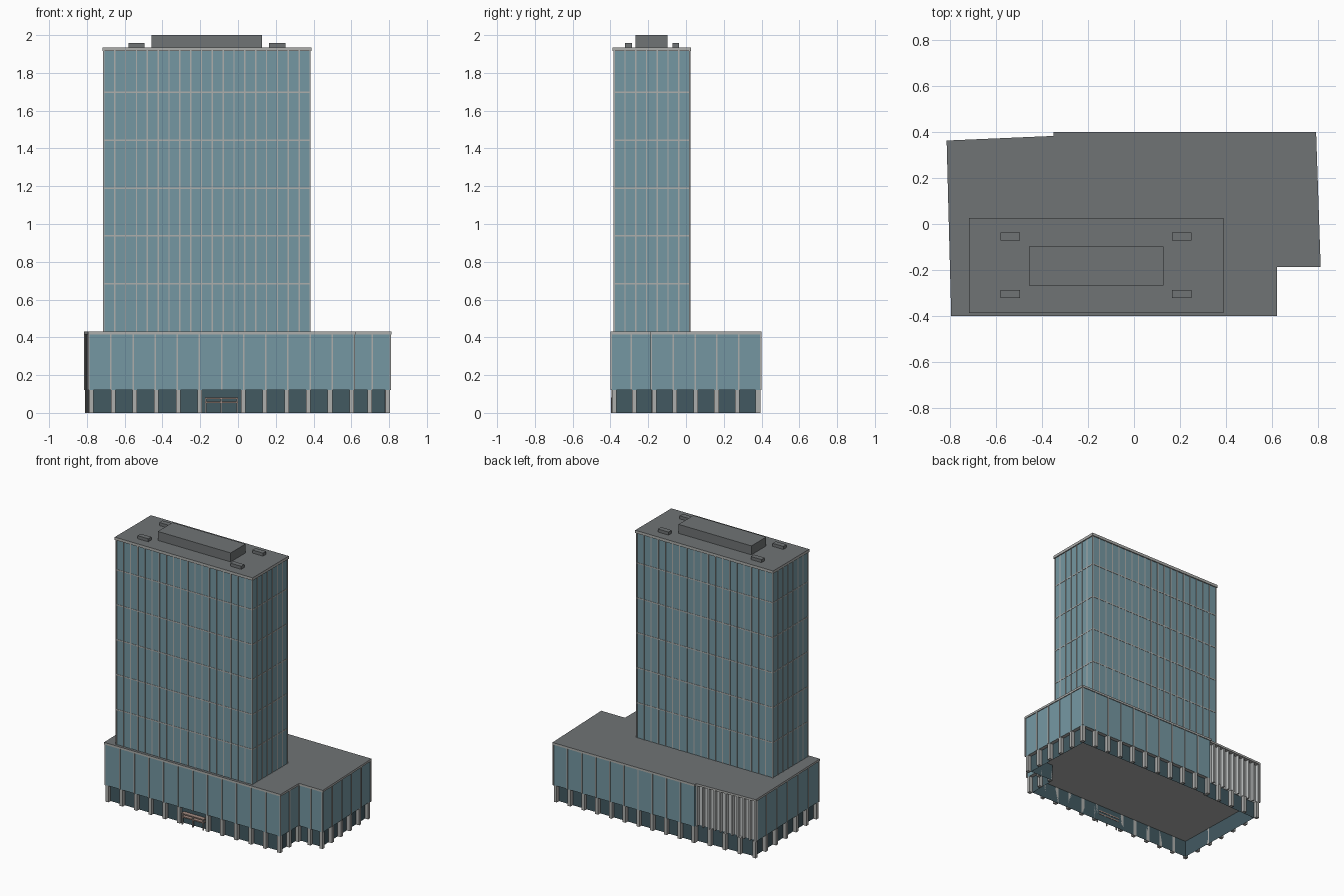
import bpy, bmesh, math
from mathutils import Vector, Matrix

cube = bpy.data.objects.get("Cube")
if cube:
    bpy.data.objects.remove(cube)


def material(name, rgb):
    m = bpy.data.materials.new(name)
    m.use_nodes = True
    col = (*rgb, 1)
    m.diffuse_color = col
    bsdf = m.node_tree.nodes["Principled BSDF"]
    bsdf.inputs["Base Color"].default_value = col
    bsdf.inputs["Roughness"].default_value = 0.6
    return m


GLASS = material("blue_glass", (0.178, 0.31, 0.36))
DARK = material("dark_glass", (0.055, 0.1, 0.12))
FRAME = material("light_grey_frame", (0.42, 0.425, 0.415))
ROOF = material("roof_grey", (0.16, 0.173, 0.178))
PANEL = material("pale_panel", (0.53, 0.55, 0.55))
BRONZE = material("bronze", (0.38, 0.27, 0.23))


def finish(name, bm, *mats):
    bmesh.ops.recalc_face_normals(bm, faces=bm.faces)
    me = bpy.data.meshes.new(name)
    bm.to_mesh(me)
    bm.free()
    for m in mats:
        me.materials.append(m)
    ob = bpy.data.objects.new(name, me)
    bpy.context.scene.collection.objects.link(ob)
    return ob


def inset(poly, d):
    """Move every edge of a counter-clockwise outline inward by d."""
    out = []
    for i, p in enumerate(poly):
        a = (p - poly[i - 1]).normalized()
        b = (poly[(i + 1) % len(poly)] - p).normalized()
        na, nb = Vector((-a.y, a.x)), Vector((-b.y, b.x))
        out.append(p + (na + nb) * d / (1 + na.dot(nb)))
    return out


def prism(name, poly, z0, z1, side, top, base, closed=True):
    """Extruded outline with separate side, top and base colours."""
    bm = bmesh.new()
    low = [bm.verts.new((p.x, p.y, z0)) for p in poly]
    high = [bm.verts.new((p.x, p.y, z1)) for p in poly]
    for i in range(len(poly)):
        bm.faces.new((low[i - 1], low[i], high[i], high[i - 1]))
    if closed:
        bm.faces.new(high).material_index = 1
        bm.faces.new(low[::-1]).material_index = 2
    return finish(name, bm, side, top, base)


def bar(bm, p, along, width, depth, z0, z1):
    """Upright box centred on p, its width running along an edge direction."""
    mat = (Matrix.Translation((p.x, p.y, (z0 + z1) / 2))
           @ Matrix.Rotation(math.atan2(along.y, along.x), 4, "Z")
           @ Matrix.Diagonal((width, depth, z1 - z0, 1)))
    bmesh.ops.create_cube(bm, size=1, matrix=mat)


def bars_on(bm, poly, counts, width, depth, z0, z1, skip=()):
    """Evenly spaced bars along each edge, starting at its first corner."""
    for e, n in enumerate(counts):
        a, b = poly[e], poly[(e + 1) % len(poly)]
        for k in range(n):
            if (e, k) not in skip:
                bar(bm, a.lerp(b, k / n), b - a, width, depth, z0, z1)


def box(name, x0, x1, y0, y1, z0, z1, mat):
    bm = bmesh.new()
    bar(bm, Vector(((x0 + x1) / 2, (y0 + y1) / 2)), Vector((1, 0)),
        x1 - x0, y1 - y0, z0, z1)
    return finish(name, bm, mat)


def rectangle(x0, x1, y0, y1):
    return [Vector(p) for p in ((x0, y0), (x1, y0), (x1, y1), (x0, y1))]


# Podium outline, with bays per edge
podium = [Vector(p) for p in (
    (-0.795, -0.4), (0.621, -0.4), (0.621, -0.188), (0.812, -0.188),
    (0.792, 0.4), (-0.35, 0.4), (-0.35, 0.383), (-0.815, 0.363))]
GROUND, DECK = 0.12, 0.43

# Ground floor: recessed glass, open underneath, with columns around it
prism("ground_floor_glass", inset(podium, 0.032), 0, GROUND,
      DARK, DARK, DARK, closed=False)
bm = bmesh.new()
bars_on(bm, inset(podium, 0.019), [12, 2, 2, 5, 10, 1, 4, 6], 0.024, 0.026,
        0, GROUND, skip={(0, 6)})
finish("ground_floor_columns", bm, FRAME)

# Podium block, set back behind the finned screen, and roof edge
block = inset(podium, 0.006)
for corner in block[6:]:
    corner.y -= 0.026
prism("podium_glass", block, GROUND, 0.415, GLASS, ROOF, FRAME)
prism("podium_roof_edge", podium, 0.415, DECK, FRAME, ROOF, FRAME)
bm = bmesh.new()
bars_on(bm, inset(podium, 0.005), [12, 2, 2, 5, 10, 1, 0, 6], 0.008, 0.008,
        GROUND, 0.415, skip={(5, 0)})
finish("podium_mullions", bm, FRAME)

# Finned screen on the rear corner: deep blades over a pale wall
a, b = block[6], block[7]
out = Vector((0, 0.013))
bm = bmesh.new()
bar(bm, (a + b) / 2, b - a, (b - a).length, 0.004, GROUND, 0.415)
finish("screen_backing", bm, PANEL)
bm = bmesh.new()
for k in range(11):
    bar(bm, a.lerp(b, 0.012 + 0.976 * k / 10) + out, b - a, 0.011, 0.027,
        GROUND, 0.415)
finish("screen_fins", bm, PANEL)

# Tower shaft with its grid of mullions
tower = rectangle(-0.718, 0.389, -0.388, 0.027)
TOP = 1.935
shaft = inset(tower, 0.008)
prism("tower_glass", shaft, DECK, 1.915, GLASS, ROOF, ROOF)
prism("tower_roof_edge", tower, 1.915, TOP, FRAME, ROOF, FRAME)
bm = bmesh.new()
bars_on(bm, shaft, [19, 7, 19, 7], 0.007, 0.006, DECK, 1.915)
finish("tower_mullions", bm, FRAME)
for k in range(1, 6):
    z = DECK + k * 0.2535
    prism(f"tower_floor_band_{k}", inset(tower, 0.006), z - 0.004, z + 0.004,
          FRAME, FRAME, FRAME)

# Rooftop plant
box("roof_plant_room", -0.457, 0.128, -0.267, -0.097, TOP, 2.0, ROOF)
for side, x in (("right", -0.538), ("left", 0.208)):
    for end, y in (("front", -0.304), ("back", -0.054)):
        box(f"roof_vent_{side}_{end}", x - 0.043, x + 0.043,
            y - 0.018, y + 0.018, TOP, 1.957, ROOF)

# Entrance frame and canopy
door_x = -0.0875
for name, z in (("canopy", 0.074), ("door_header", 0.052)):
    box("entrance_" + name, door_x - 0.088, door_x + 0.088, -0.398, -0.366,
        z, z + 0.008, BRONZE)
for k, dx in enumerate((-0.084, 0, 0.084)):
    box(f"entrance_post_{k + 1}", door_x + dx - 0.004, door_x + dx + 0.004,
        -0.396, -0.388, 0, 0.08, FRAME)
